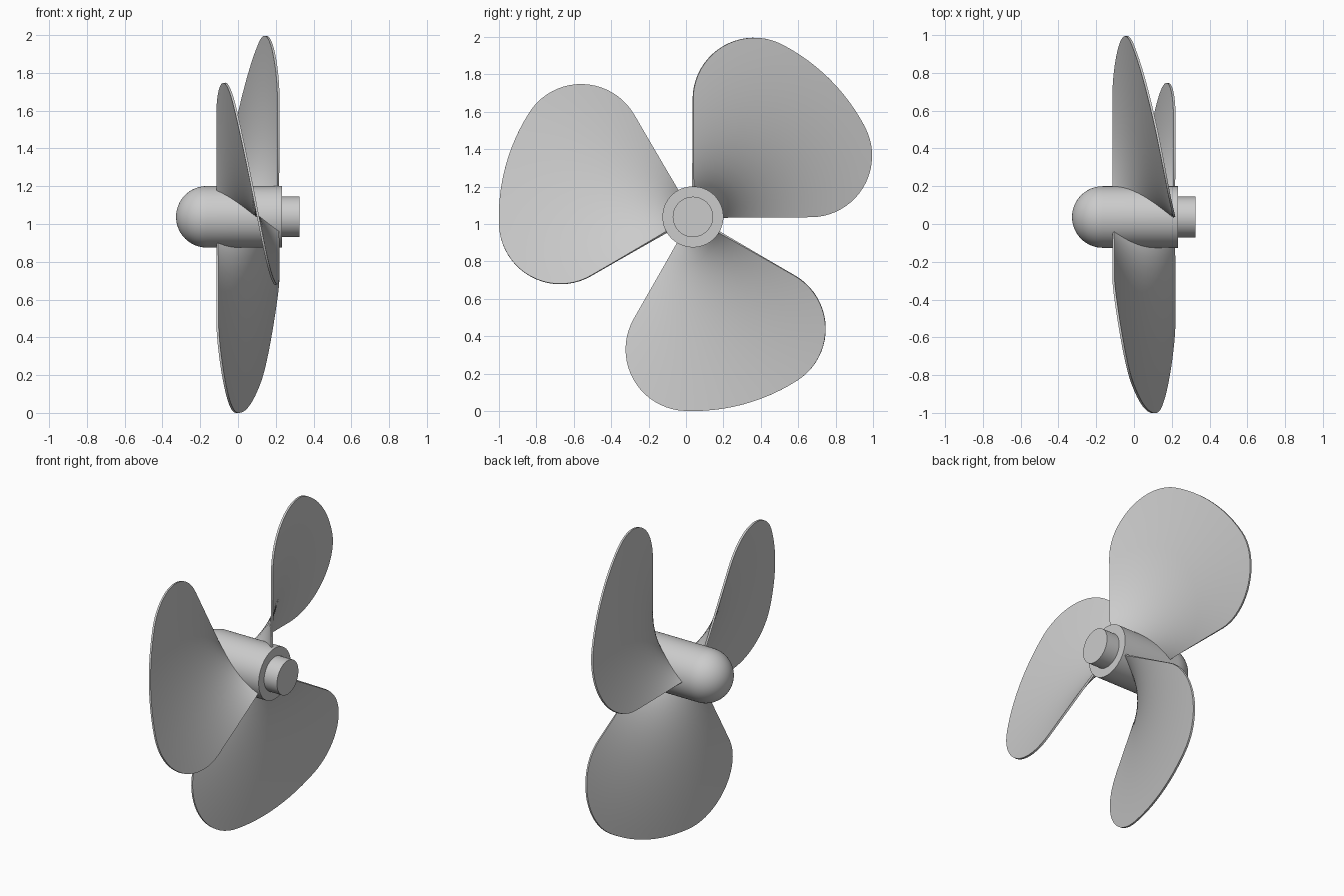
import bpy, bmesh, math
from mathutils import Matrix, Vector

if "Cube" in bpy.data.objects:
    bpy.data.objects.remove(bpy.data.objects["Cube"])

CY, CZ = 0.037, 1.038            # rotation axis runs along x through here
R_TIP, R_CORNER = 1.038, 0.328   # blade tip arc and its corner rounding
X_LOW, X_HIGH = -0.109, 0.214    # helical pitch over a quarter turn

metal = bpy.data.materials.new("grey metal")
metal.diffuse_color = (0.6, 0.6, 0.6, 1)
metal.use_nodes = True
metal.node_tree.nodes["Principled BSDF"].inputs["Base Color"].default_value = metal.diffuse_color


def finish(name, bm, angle):
    bmesh.ops.recalc_face_normals(bm, faces=bm.faces)
    mesh = bpy.data.meshes.new(name)
    bm.to_mesh(mesh)
    bm.free()
    ob = bpy.data.objects.new(name, mesh)
    bpy.context.collection.objects.link(ob)
    mesh.materials.append(metal)
    ob.location = (0, CY, CZ)
    bpy.ops.object.select_all(action='DESELECT')
    ob.select_set(True)
    bpy.context.view_layer.objects.active = ob
    bpy.ops.object.shade_smooth_by_angle(angle=math.radians(angle))
    return ob


def lathe(name, profile, steps=64):
    """Spin an (x, radius) profile around the x axis."""
    bm = bmesh.new()
    vs = [bm.verts.new((x, 0, r)) for x, r in profile]
    es = [bm.edges.new(p) for p in zip(vs, vs[1:])]
    bmesh.ops.spin(bm, geom=vs + es, cent=(0, 0, 0), axis=(1, 0, 0),
                   angle=2 * math.pi, steps=steps)
    bmesh.ops.remove_doubles(bm, verts=bm.verts, dist=1e-5)
    return finish(name, bm, 35)


# Hub with a rounded nose, and the stub shaft behind it
HUB_R = 0.163
nose = [(-0.165 - HUB_R * math.cos(a), HUB_R * math.sin(a))
        for a in (i * math.pi / 32 for i in range(17))]
lathe("hub", nose + [(0.234, HUB_R), (0.234, 0)])
lathe("shaft", [(0.2, 0), (0.2, 0.108), (0.325, 0.108), (0.325, 0)])


def blade_outline():
    """Polar (angle, radius) points of the rounded quarter sector."""
    c = math.sqrt(R_TIP ** 2 - 2 * R_TIP * R_CORNER)
    join = math.atan2(R_CORNER, c)
    pts = []
    for i in range(21):                          # first rounded corner
        a = -math.pi / 2 + (math.pi / 2 + join) * i / 20
        v = Vector((c + R_CORNER * math.cos(a), R_CORNER + R_CORNER * math.sin(a)))
        pts.append((math.atan2(v.y, v.x), v.length))
    for i in range(1, 7):                        # tip arc up to the middle
        pts.append((join + (math.pi / 4 - join) * i / 6, R_TIP))
    return pts + [(math.pi / 2 - t, r) for t, r in reversed(pts[:-1])]


# Three helical blades
for k in range(3):
    bm = bmesh.new()
    rows = 16
    columns = []
    for t, r_out in blade_outline():
        x = X_LOW + (X_HIGH - X_LOW) * t / (math.pi / 2)
        columns.append([])
        for j in range(rows + 1):
            r = 0.1 + (r_out - 0.1) * j / rows
            columns[-1].append(bm.verts.new((x, r * math.cos(t), r * math.sin(t))))
    for a, b in zip(columns, columns[1:]):
        for j in range(rows):
            bm.faces.new((a[j], a[j + 1], b[j + 1], b[j]))
    bmesh.ops.rotate(bm, verts=bm.verts,
                     matrix=Matrix.Rotation(k * 2 * math.pi / 3, 3, 'X'))
    blade = finish(f"blade_{k + 1}", bm, 35)
    solid = blade.modifiers.new("thickness", 'SOLIDIFY')
    solid.thickness = 0.012
    solid.offset = 0
    # keep the rim crisp once the sheet has thickness
    bpy.ops.object.modifier_apply(modifier=solid.name)
    bpy.ops.object.shade_smooth_by_angle(angle=math.radians(35))
